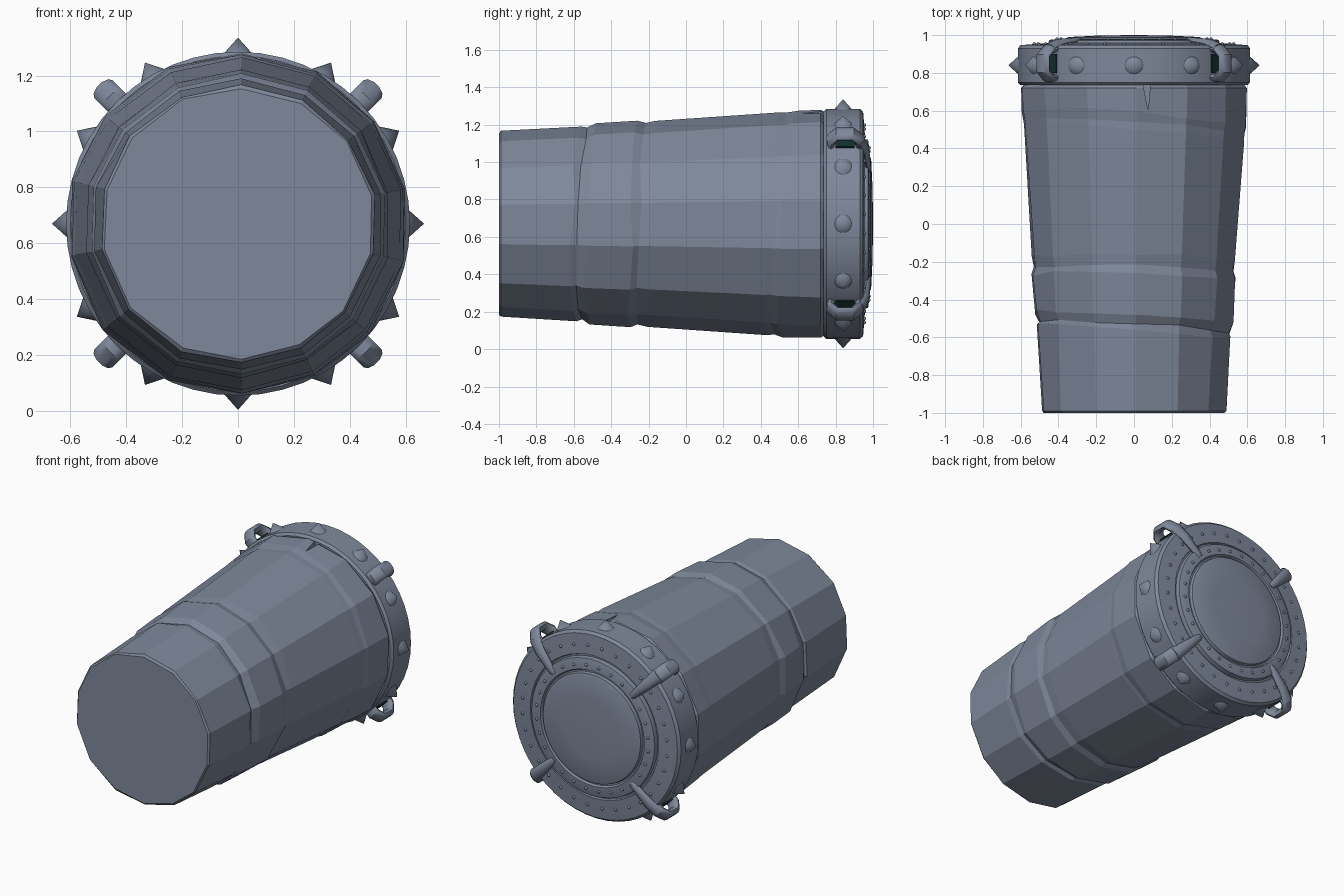
import bpy, bmesh, random
from math import sin, cos, pi, radians
from mathutils import Vector, Matrix

random.seed(4)
if "Cube" in bpy.data.objects:
    bpy.data.objects.remove(bpy.data.objects["Cube"])

AXIS_Z = 0.67


def material(name, rgb):
    m = bpy.data.materials.new(name)
    m.use_nodes = True
    m.diffuse_color = (*rgb, 1)
    bsdf = next(n for n in m.node_tree.nodes if n.type == "BSDF_PRINCIPLED")
    bsdf.inputs["Base Color"].default_value = (*rgb, 1)
    return m


SLATE = material("slate grey", (0.21, 0.245, 0.325))
GREEN = material("dark green", (0.006, 0.03, 0.026))


def polar(r, a, y, t=0.0):
    """Point at radius r and angle a around the long axis, shifted sideways by t."""
    return Vector((r * cos(a) - t * sin(a), y, AXIS_Z + r * sin(a) + t * cos(a)))


def frame(r, a, y):
    """Matrix whose local z points outward from the long axis."""
    m = Matrix.Rotation(-a, 4, "Y") @ Matrix.Rotation(pi / 2, 4, "Y")
    return Matrix.Translation(polar(r, a, y)) @ m


def finish(name, bm, mat=SLATE, smooth=None):
    bmesh.ops.recalc_face_normals(bm, faces=bm.faces)
    me = bpy.data.meshes.new(name)
    bm.to_mesh(me)
    bm.free()
    me.materials.append(mat)
    if smooth:
        me.shade_smooth()
        me.set_sharp_from_angle(angle=radians(smooth))
    ob = bpy.data.objects.new(name, me)
    bpy.context.collection.objects.link(ob)
    return ob


def loft(bm, rings, closed=False):
    """Skin a list of point rings; cap the ends unless closed."""
    vs = [[bm.verts.new(p) for p in ring] for ring in rings]
    n = len(vs[0])
    pairs = list(zip(vs, vs[1:])) + ([(vs[-1], vs[0])] if closed else [])
    for a, b in pairs:
        for i in range(n):
            j = (i + 1) % n
            bm.faces.new((a[i], a[j], b[j], b[i]))
    if not closed:
        bm.faces.new(vs[0])
        bm.faces.new(vs[-1])


# Faceted tapering body: (y, radius, wave right, wave up) with hewn grooves
SIDES = 14
profile = [(-1.0, 0.485, 0, 0), (-0.99, 0.497, 0, 0),
           (-0.575, 0.522, -0.035, 0.02), (-0.545, 0.513, -0.035, 0.02),
           (-0.5, 0.535, -0.035, 0.02), (-0.28, 0.549, -0.01, 0.02),
           (-0.24, 0.537, -0.01, 0.02), (-0.18, 0.548, -0.01, 0.02),
           (0.47, 0.594, -0.04, 0.04), (0.51, 0.594, -0.04, 0.04),
           (0.55, 0.604, -0.04, 0.04), (0.72, 0.612, 0, 0),
           (0.735, 0.598, 0, 0), (0.76, 0.57, 0, 0)]
angles = [pi / 2 + 2 * pi * i / SIDES + random.uniform(-0.04, 0.04) for i in range(SIDES)]
rings = []
for y, r, right, up in profile:
    wobble = 0.012 if right else 0
    rings.append([polar(r + random.uniform(-0.004, 0.004), a,
                        y + right * cos(a) + up * sin(a) + random.uniform(-wobble, wobble))
                  for a in angles])
bm = bmesh.new()
loft(bm, rings)
body = finish("body", bm)

# Wedge-shaped split at the top of the body
bm = bmesh.new()
loft(bm, [[Vector((0.04, 0.78, z)), Vector((0.09, 0.78, z)), Vector((0.075, 0.6, z))]
          for z in (1.19, 1.4)])
cutter = finish("split_cutter", bm)
cutter.hide_render = True
cutter.hide_viewport = True
cut = body.modifiers.new("split", "BOOLEAN")
cut.object = cutter
cut.operation = "DIFFERENCE"

# Turned end cap: rim band, flange, stepped ring and domed plate
cap = [(0.57, 0.735), (0.6, 0.735), (0.615, 0.75), (0.615, 0.93), (0.6, 0.947),
       (0.47, 0.957), (0.465, 0.945), (0.455, 0.945), (0.45, 0.972), (0.44, 0.976),
       (0.38, 0.98), (0.372, 0.965), (0.362, 0.965), (0.357, 0.985), (0.345, 0.99),
       (0.2, 0.997), (0.03, 1.0)]
bm = bmesh.new()
loft(bm, [[polar(r, 2 * pi * i / 48, y) for i in range(48)] for r, y in cap])
finish("end_cap", bm, smooth=30)

# Twelve pointed studs around the rim
bm = bmesh.new()
for i in range(12):
    bmesh.ops.create_cone(bm, segments=16, radius1=0.058, radius2=0, depth=0.065,
                          matrix=frame(0.633, i * pi / 6, 0.84))
finish("rim_studs", bm, smooth=60)

# Two circles of small rivets on the end cap
bm = bmesh.new()
for count, r, y in ((32, 0.53, 0.953), (28, 0.41, 0.978)):
    for i in range(count):
        bmesh.ops.create_uvsphere(bm, u_segments=8, v_segments=6, radius=0.01,
                                  matrix=Matrix.Translation(polar(r, 2 * pi * (i + 0.5) / count, y)))
finish("cap_rivets", bm, smooth=60)


def tube(bm, angle, path, closed):
    """Oval tube in a radial plane; path holds (radius, y, half width, half thickness)."""
    rings = []
    n = len(path)
    for i, (r, y, w, h) in enumerate(path):
        p = path[(i - 1) % n if closed else max(i - 1, 0)]
        q = path[(i + 1) % n if closed else min(i + 1, n - 1)]
        d = Vector((q[0] - p[0], q[1] - p[1])).normalized()
        ring = []
        for k in range(10):
            u = 2 * pi * k / 10
            off = h * sin(u)
            ring.append(polar(r - d.y * off, angle, y + d.x * off, w * cos(u)))
        rings.append(ring)
    loft(bm, rings, closed)


# Four diagonal clasps: angular loop, tapered arm and dark inset
loop = [(0.68, 0.81), (0.68, 0.89), (0.64, 0.925), (0.57, 0.925),
        (0.55, 0.85), (0.57, 0.775), (0.64, 0.775)]
arm = [(0.4, 0.972, 0.016, 0.012), (0.42, 0.972, 0.024, 0.018),
       (0.56, 0.956, 0.036, 0.025), (0.64, 0.93, 0.044, 0.025)]
for side, a in (("upper_left", 45), ("upper_right", 135),
                ("lower_right", 225), ("lower_left", 315)):
    a = radians(a)
    bm = bmesh.new()
    tube(bm, a, [(r, y, 0.046, 0.025) for r, y in loop], True)
    tube(bm, a, arm, False)
    finish("clasp_" + side, bm, smooth=40)
    bm = bmesh.new()
    bmesh.ops.create_cube(bm, size=1, matrix=frame(0.617, a, 0.85)
                          @ Matrix.Diagonal((0.075, 0.1, 0.009, 1)))
    finish("clasp_inset_" + side, bm, GREEN)
